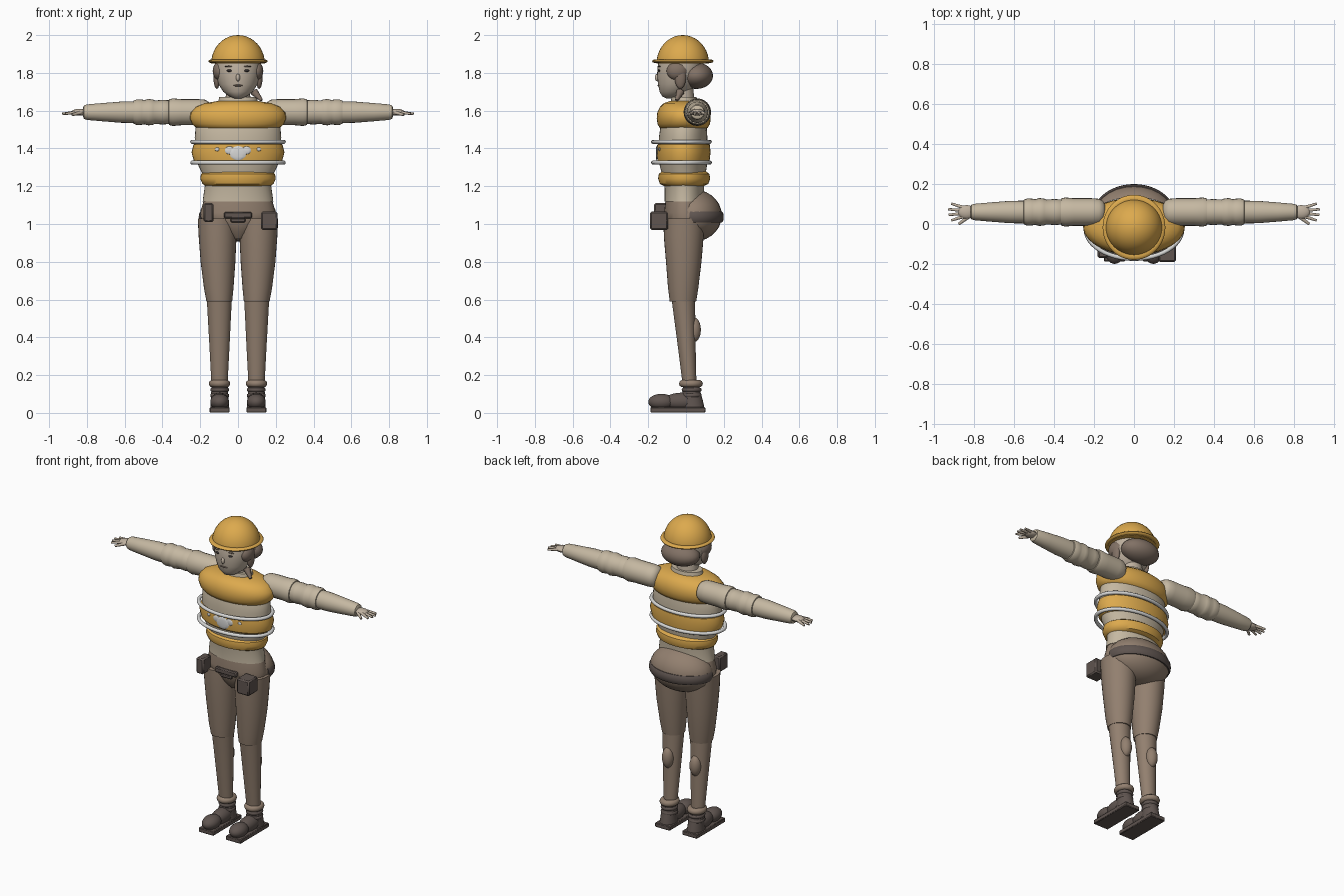
import bpy, bmesh, math
from mathutils import Vector


def material(name, rgb):
    m = bpy.data.materials.new(name)
    m.diffuse_color = (*rgb, 1)
    return m


YELLOW = material("safety yellow", (0.72, 0.40, 0.075))
BEIGE = material("shirt beige", (0.56, 0.48, 0.36))
SKIN = material("skin", (0.52, 0.44, 0.35))
BROWN = material("trouser brown", (0.29, 0.215, 0.16))
HAIR = material("hair brown", (0.22, 0.165, 0.13))
DARK = material("leather dark brown", (0.115, 0.09, 0.08))
SILVER = material("reflective grey", (0.68, 0.68, 0.67))
INK = material("eye dark", (0.03, 0.025, 0.025))


def finish(name, bm, mat):
    bmesh.ops.recalc_face_normals(bm, faces=bm.faces)
    me = bpy.data.meshes.new(name)
    bm.to_mesh(me)
    bm.free()
    me.materials.append(mat)
    ob = bpy.data.objects.new(name, me)
    bpy.context.collection.objects.link(ob)
    bpy.context.view_layer.objects.active = ob
    ob.select_set(True)
    bpy.ops.object.shade_smooth_by_angle(angle=math.radians(40))
    ob.select_set(False)
    return ob


def loft(name, rings, mat, axis="z", seg=32, loop=False, keep=None):
    """Skin elliptical rings (position, centre a, centre b, radius a, radius b)."""
    bm = bmesh.new()
    rows = []
    for p, a, b, ra, rb in rings:
        row = []
        for i in range(seg):
            t = 2 * math.pi * i / seg
            u, v = a + ra * math.cos(t), b + rb * math.sin(t)
            row.append(bm.verts.new((u, v, p) if axis == "z" else (p, u, v)))
        rows.append(row)
    pairs = list(zip(rows, rows[1:])) + ([(rows[-1], rows[0])] if loop else [])
    for r, s in pairs:
        for i in range(seg):
            j = (i + 1) % seg
            bm.faces.new((r[i], r[j], s[j], s[i]))
    if not loop:
        bm.faces.new(rows[0])
        bm.faces.new(rows[-1])
    if keep:
        bmesh.ops.delete(bm, geom=[v for v in bm.verts if not keep(v.co)], context="VERTS")
        bmesh.ops.holes_fill(bm, edges=[e for e in bm.edges if e.is_boundary])
    return finish(name, bm, mat)


def hoop(name, z, cx, cy, rx, ry, mat, w=0.011, h=0.011, keep=None):
    rings = []
    for i in range(10):
        t = 2 * math.pi * i / 10
        rings.append((z + h * math.sin(t), cx, cy, rx + w * math.cos(t), ry + w * math.cos(t)))
    return loft(name, rings, mat, seg=48, loop=True, keep=keep)


def ball(name, c, r, mat, seg=28):
    bm = bmesh.new()
    bmesh.ops.create_uvsphere(bm, u_segments=seg, v_segments=seg // 2, radius=1)
    for v in bm.verts:
        v.co = Vector(v.co[i] * r[i] + c[i] for i in range(3))
    return finish(name, bm, mat)


def box(name, lo, hi, mat, bevel=0.006):
    bm = bmesh.new()
    bmesh.ops.create_cube(bm, size=1)
    for v in bm.verts:
        v.co = Vector((lo[i] + hi[i]) / 2 + v.co[i] * (hi[i] - lo[i]) for i in range(3))
    if bevel:
        bmesh.ops.bevel(bm, geom=bm.edges[:], offset=bevel, segments=1, affect="EDGES")
    return finish(name, bm, mat)


def rod(name, p, q, r0, r1, mat):
    bm = bmesh.new()
    p, q = Vector(p), Vector(q)
    bmesh.ops.create_cone(bm, cap_ends=True, segments=10, radius1=r0, radius2=r1, depth=(q - p).length)
    rot = (q - p).to_track_quat("Z", "Y")
    for v in bm.verts:
        v.co = rot @ v.co + (p + q) / 2
    return finish(name, bm, mat)


# Helmet: dome and brim
dome = [(1.85 + 0.15 * math.sin(t), 0, -0.017, 0.142 * math.cos(t), 0.139 * math.cos(t))
        for t in [i * math.pi / 2 / 10.05 for i in range(11)]]
loft("helmet_dome", dome, YELLOW, seg=40)
hoop("helmet_brim", 1.862, 0, -0.017, 0.138, 0.144, YELLOW, w=0.019, h=0.01)

# Head, hair and face
loft("head", [(1.665, 0, -0.075, 0.02, 0.03), (1.675, 0, -0.07, 0.045, 0.055),
              (1.70, 0, -0.06, 0.078, 0.08), (1.74, 0, -0.045, 0.103, 0.103),
              (1.79, 0, -0.035, 0.118, 0.118), (1.83, 0, -0.033, 0.122, 0.118),
              (1.87, 0, -0.03, 0.118, 0.113)], SKIN)
ball("back_hair", (0, 0.055, 1.785), (0.125, 0.088, 0.07), HAIR)
ball("nose", (0, -0.153, 1.775), (0.011, 0.012, 0.02), SKIN, 12)
ball("mouth", (0, -0.145, 1.733), (0.026, 0.006, 0.005), HAIR, 12)
for s in (-1, 1):
    ball("side_hair", (s * 0.098, -0.047, 1.81), (0.036, 0.056, 0.05), HAIR, 20)
    ball("side_lock", (s * 0.112, -0.03, 1.775), (0.018, 0.03, 0.06), HAIR, 16)
    ball("eye", (s * 0.046, -0.143, 1.812), (0.014, 0.007, 0.007), INK, 12)
    ball("eyebrow", (s * 0.048, -0.141, 1.834), (0.022, 0.007, 0.004), HAIR, 12)
rod("hair_strand", (0.085, -0.03, 1.70), (0.125, -0.05, 1.655), 0.022, 0.008, HAIR)

# Neck and collar
loft("neck", [(1.6, 0, -0.01, 0.07, 0.06), (1.72, 0, -0.02, 0.062, 0.058)], SKIN)
loft("collar", [(1.60, 0, -0.01, 0.12, 0.085), (1.64, 0, -0.01, 0.105, 0.072),
                (1.673, 0, -0.01, 0.1, 0.066)], BEIGE)

# Shirt under the vest
loft("shirt", [(1.12, 0, -0.01, 0.187, 0.105), (1.20, 0, -0.01, 0.176, 0.105),
               (1.26, 0, -0.012, 0.185, 0.115), (1.31, 0, -0.014, 0.21, 0.125),
               (1.38, 0, -0.014, 0.228, 0.13), (1.46, 0, -0.015, 0.229, 0.128),
               (1.54, 0, -0.012, 0.222, 0.12), (1.62, 0, -0.01, 0.15, 0.09)], BEIGE, seg=40)

# Vest: chest, middle and lower padded bands
loft("vest_chest", [(1.500, 0, -0.012, 0.19, 0.11), (1.510, 0, -0.012, 0.222, 0.128),
                    (1.53, 0, -0.012, 0.244, 0.139), (1.56, 0, -0.012, 0.255, 0.143),
                    (1.59, 0, -0.012, 0.25, 0.14), (1.62, 0, -0.012, 0.222, 0.126),
                    (1.64, 0, -0.012, 0.175, 0.105), (1.652, 0, -0.012, 0.1, 0.07)], YELLOW, seg=40)
loft("vest_middle", [(1.315, 0, -0.013, 0.205, 0.115), (1.335, 0, -0.013, 0.234, 0.138),
                     (1.38, 0, -0.013, 0.246, 0.143), (1.42, 0, -0.013, 0.236, 0.139),
                     (1.435, 0, -0.013, 0.21, 0.12)], YELLOW, seg=40)
loft("vest_lower", [(1.198, 0, -0.01, 0.165, 0.1), (1.212, 0, -0.01, 0.188, 0.128),
                    (1.24, 0, -0.01, 0.2, 0.138), (1.265, 0, -0.01, 0.196, 0.134),
                    (1.283, 0, -0.01, 0.17, 0.11)], YELLOW, seg=40)
for z in (1.325, 1.435):
    hoop("reflective_hoop", z, 0, -0.024, 0.242, 0.15, SILVER)
# Worn pale patches on the vest front
for x, z, r in ((0, 1.375, 0.045), (-0.045, 1.39, 0.025), (0.045, 1.39, 0.025),
                (-0.11, 1.395, 0.012), (0.11, 1.395, 0.012)):
    y = -0.013 - 0.142 * math.sqrt(1 - (x / 0.245) ** 2)
    ball("pale_patch", (x, y, z), (r, 0.005, r * 0.85), SILVER, 12)

# Hips, seat and belt
loft("hips", [(0.92, 0, 0.0, 0.03, 0.06), (0.96, 0, 0.0, 0.1, 0.09), (1.02, 0, -0.005, 0.195, 0.11),
              (1.06, 0, -0.008, 0.2, 0.108), (1.13, 0, -0.008, 0.18, 0.1)], BROWN)
ball("seat", (0, 0.04, 1.045), (0.203, 0.15, 0.138), BROWN)
hoop("back_belt", 1.037, 0, 0.04, 0.195, 0.147, DARK, w=0.013, h=0.03, keep=lambda c: c.y > 0.012)
box("belt_buckle", (-0.075, -0.13, 1.03), (0.075, -0.1, 1.063), DARK)
box("buckle_flap", (-0.04, -0.128, 1.008), (0.04, -0.1, 1.032), DARK)
box("large_pouch", (0.122, -0.19, 0.968), (0.21, -0.095, 1.065), DARK, 0.008)
box("small_pouch", (-0.182, -0.17, 1.01), (-0.13, -0.085, 1.11), DARK, 0.008)

for s in (-1, 1):
    # Leg, calf and trouser cuff
    loft("upper_leg", [(0.59, s * 0.099, -0.016, 0.068, 0.07), (0.66, s * 0.102, -0.015, 0.078, 0.08),
                       (0.8, s * 0.106, -0.012, 0.092, 0.094), (0.93, s * 0.108, -0.012, 0.1, 0.105),
                       (1.03, s * 0.11, -0.01, 0.103, 0.11)], BROWN)
    loft("lower_leg", [(0.16, s * 0.098, 0.018, 0.043, 0.037), (0.35, s * 0.098, 0.004, 0.053, 0.047),
                       (0.6, s * 0.099, -0.014, 0.066, 0.062)], BROWN)
    ball("calf", (s * 0.098, 0.042, 0.44), (0.036, 0.037, 0.066), BROWN, 20)
    hoop("trouser_cuff", 0.155, s * 0.098, 0.026, 0.037, 0.043, BROWN, w=0.02, h=0.02)
    # Boot
    loft("boot_ankle", [(0.03, s * 0.097, 0.035, 0.05, 0.062), (0.07, s * 0.097, 0.033, 0.046, 0.055),
                        (0.105, s * 0.097, 0.03, 0.045, 0.048), (0.15, s * 0.097, 0.027, 0.042, 0.043)], DARK)
    for z in (0.092, 0.122):
        hoop("boot_fold", z, s * 0.097, 0.03, 0.041, 0.044, DARK, w=0.009, h=0.011)
    ball("boot_toe", (s * 0.097, -0.13, 0.058), (0.05, 0.07, 0.043), DARK)
    ball("boot_instep", (s * 0.097, -0.025, 0.06), (0.047, 0.095, 0.047), DARK)
    box("boot_sole", (s * 0.097 - 0.053, -0.188, 0.002), (s * 0.097 + 0.053, 0.103, 0.03), DARK, 0.004)

    # Arm: shoulder, rolled sleeve and forearm
    def arm(name, pts, mat):
        loft(name, [(s * x, 0.06, 1.592, r, r) for x, r in pts], mat, axis="x", seg=24)
    arm("shoulder", [(0.145, 0.035), (0.155, 0.055), (0.175, 0.066), (0.21, 0.069), (0.3, 0.069),
                     (0.345, 0.073), (0.365, 0.068), (0.372, 0.05)], BEIGE)
    arm("rolled_sleeve", [(0.355, 0.055), (0.365, 0.063), (0.4, 0.065), (0.44, 0.062), (0.45, 0.067),
                          (0.475, 0.07), (0.495, 0.064), (0.51, 0.067), (0.535, 0.068), (0.552, 0.062),
                          (0.556, 0.05)], BEIGE)
    arm("forearm", [(0.54, 0.057), (0.62, 0.056), (0.72, 0.048), (0.8, 0.041), (0.815, 0.036),
                    (0.82, 0.025)], BEIGE)
    # Hand with spread fingers
    ball("palm", (s * 0.838, 0.06, 1.592), (0.045, 0.035, 0.018), SKIN, 16)
    for k, tip in enumerate((0.915, 0.928, 0.93, 0.915)):
        d = k - 1.5
        rod("finger", (s * 0.855, 0.06 + d * 0.015, 1.592), (s * tip, 0.06 + d * 0.028, 1.583),
            0.0095, 0.006, SKIN)
    rod("thumb", (s * 0.83, 0.035, 1.59), (s * 0.878, 0.0, 1.578), 0.01, 0.007, SKIN)
